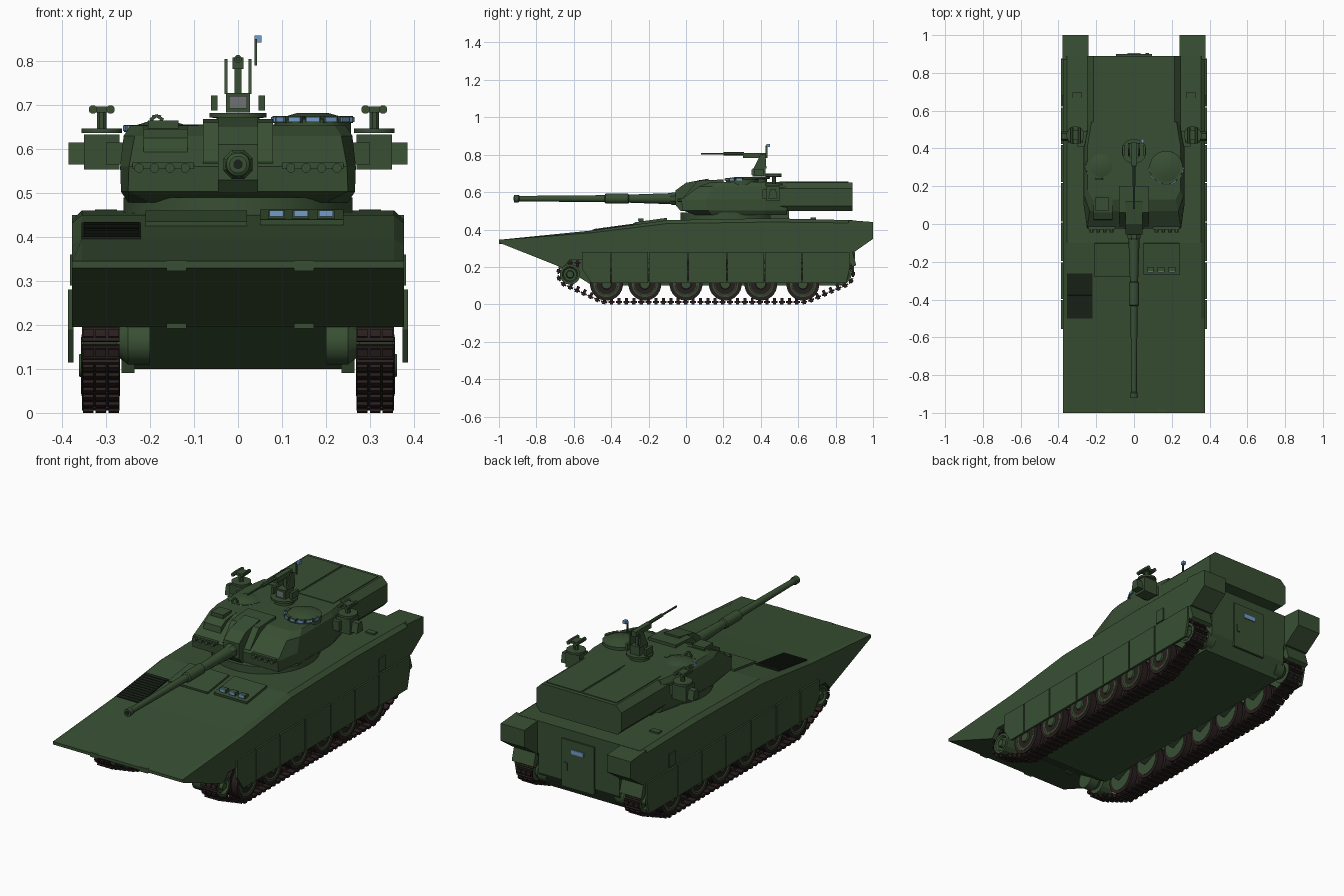
import bpy, bmesh, math
from mathutils import Matrix, Vector, Euler, geometry

if "Cube" in bpy.data.objects:
    bpy.data.objects.remove(bpy.data.objects["Cube"])

def material(name, rgb):
    m = bpy.data.materials.new(name)
    m.diffuse_color = (*rgb, 1)
    m.use_nodes = True
    m.node_tree.nodes["Principled BSDF"].inputs["Base Color"].default_value = m.diffuse_color
    return m

GREEN = material("army green", (0.040, 0.078, 0.033))
DARK = material("grille dark green", (0.010, 0.016, 0.009))
TRACK = material("track brown black", (0.022, 0.013, 0.013))
GLASS = material("periscope blue", (0.17, 0.33, 0.60))
GREY = material("sight grey", (0.16, 0.17, 0.17))

def finish(name, bm, mat, mirror=False, smooth=False):
    bmesh.ops.recalc_face_normals(bm, faces=bm.faces)
    me = bpy.data.meshes.new(name)
    bm.to_mesh(me)
    bm.free()
    me.materials.append(mat)
    ob = bpy.data.objects.new(name, me)
    bpy.context.collection.objects.link(ob)
    if smooth:
        me.polygons.foreach_set("use_smooth", [True] * len(me.polygons))
        me.set_sharp_from_angle(angle=0.6)
    if mirror:
        ob.modifiers.new("mirror", 'MIRROR')
    return ob

def loft(name, rings, mat=GREEN, mirror=False, smooth=False):
    bm = bmesh.new()
    vs = [[bm.verts.new(p) for p in r] for r in rings]
    n = len(rings[0])
    for a, b in zip(vs, vs[1:]):
        for i in range(n):
            j = (i + 1) % n
            bm.faces.new((a[i], a[j], b[j], b[i]))
    bm.faces.new(vs[0])
    bm.faces.new(vs[-1])
    return finish(name, bm, mat, mirror, smooth)

def prism(name, yz, x0, x1, mat=GREEN, mirror=False):
    return loft(name, [[(x, y, z) for y, z in yz] for x in (x0, x1)], mat, mirror)

def add_cube(bm, c, s, rot=(0, 0, 0)):
    m = Matrix.Translation(c) @ Euler(rot).to_matrix().to_4x4() @ Matrix.Diagonal((*s, 1))
    bmesh.ops.create_cube(bm, size=1, matrix=m)

def box(name, c, s, mat=GREEN, rot=(0, 0, 0), mirror=False):
    bm = bmesh.new()
    add_cube(bm, c, s, rot)
    return finish(name, bm, mat, mirror)

def lathe(name, c, axis, prof, mat=GREEN, n=20, mirror=False, smooth=True):
    # prof: (position along axis, radius); c: the other two coordinates
    rings = []
    for t, r in prof:
        ring = []
        for i in range(n):
            a = 2 * math.pi * (i + .5) / n
            p = [c[0] + r * math.cos(a), c[1] + r * math.sin(a)]
            p.insert("xyz".index(axis), t)
            ring.append(p)
        rings.append(ring)
    return loft(name, rings, mat, mirror, smooth)

# ---- hull: side profile lofted across the width, top edges chamfered
top = [(-1, .345), (-.5, .395), (-.1, .45), (.45, .46), (.89, .45)]
low = [(.89, .28), (.86, .238), (-.62, .238), (-.66, .195), (-1, .33)]
drop = [0, .012, .018, .02, .015]
edge = [(y, z - d) for (y, z), d in zip(top, drop)]
loft("upper_hull", [[(x, y, z) for y, z in pts + low] for x, pts in
     ((-.377, edge), (-.355, top), (.355, top), (.377, edge))])
prism("lower_hull", [(-.66, .2), (-.5, .1), (.84, .1), (.89, .18), (.89, .3), (-.6, .3)], -.235, .235)
prism("rear_pod", [(.87, .28), (.9, .28), (1, .35), (1, .44), (.87, .45)], .24, .378, mirror=True)
prism("rear_mudguard", [(.84, .28), (.89, .28), (.91, .21), (.89, .2)], .25, .377, mirror=True)
for k, (y, z) in enumerate(((-.985, .335), (-.668, .204))):
    for x in (-.14, .15):
        box("vane_hinge", (x, y, z), (.045, .028, .024))

# ---- side skirts
cuts = [-.56, -.4, -.2, .01, .22, .42, .62, .88]
for i, (a, b) in enumerate(zip(cuts, cuts[1:])):
    f = .05 if i == 0 else 0
    r = .02 if i == 6 else 0
    prism("skirt_panel", [(a + .003, .28), (b - .003, .28), (b - .003, .2), (b - r - .003, .115),
          (a + f + .003, .115), (a + .003, .19)], .374, .386, mirror=True)
box("side_panel", (.379, .655, .325), (.006, .055, .07), mirror=True)

# ---- deck fittings
tilt = (.137, 0, 0)
box("driver_hatch", (.145, -.185, .44), (.19, .17, .022), rot=tilt)
box("engine_panel", (-.095, -.19, .439), (.23, .18, .018), rot=tilt)
for x in (.088, .143, .2):
    box("driver_periscope", (x, -.24, .447), (.038, .025, .026))
    box("driver_glass", (x, -.254, .453), (.032, .006, .014), GLASS)
box("grille", (-.288, -.38, .413), (.135, .24, .008), DARK, tilt)
bm = bmesh.new()
for i in range(11):
    y = -.48 + i * .02
    add_cube(bm, (-.288, y, .4175 + (y + .38) * .137), (.125, .006, .004), tilt)
finish("grille_slats", bm, DARK)
for x in (-.3, .3):
    box("deck_strip", (x, .68, .457), (.05, .03, .012))

# ---- rear door
box("rear_door", (0, .893, .275), (.19, .012, .25))
box("door_window", (0, .901, .345), (.07, .006, .022), GLASS)
box("door_latch", (.07, .9, .26), (.02, .008, .04))

# ---- running gear
wheels = [-.425, -.22, 0, .21, .4, .625]
for y in wheels:
    for x in (.270, .318):
        lathe("tyre", (y, .108), 'x', [(x, .088), (x + .036, .088)], TRACK, 24, True)
        lathe("road_wheel", (y, .108), 'x', [(x - .002, .07), (x + .038, .07), (x + .039, .06),
              (x + .03, .045), (x + .03, .03), (x + .044, .025), (x + .044, .01)], GREEN, 20, True)
    box("swing_arm", (.25, y + .04, .13), (.03, .12, .035), rot=(.4, 0, 0), mirror=True)
for nm, y in (("drive_sprocket", -.62), ("rear_idler", .83)):
    lathe(nm, (y, .16), 'x', [(.275, .055), (.352, .055), (.352, .042), (.34, .035),
          (.34, .022), (.356, .018)], GREEN, 14, True, False)
    lathe("final_drive", (y, .16), 'x', [(.2, .05), (.25, .05), (.276, .03)], GREEN, 14, True)

# ---- tracks: links spaced along the outline wrapped round the wheels
circ = [(y, .108, .096) for y in wheels] + [(-.62, .16, .062), (.83, .16, .062)]
pts = [Vector((y + r * math.cos(i * math.pi / 24), z + r * math.sin(i * math.pi / 24)))
       for y, z, r in circ for i in range(48)]
loop = [pts[i] for i in geometry.convex_hull_2d(pts)]
total = sum((loop[i] - loop[i - 1]).length for i in range(len(loop)))
count = 84
step, walk, bm = total / count, 0.0, bmesh.new()
for i in range(len(loop)):
    a, b = loop[i - 1], loop[i]
    d = b - a
    L = d.length
    ang = math.atan2(d.y, d.x)
    out = Vector((d.y, -d.x)) / L
    while walk < L:
        p = a + d * (walk / L)
        q = p + out * .008
        add_cube(bm, (.312, p.x, p.y), (.086, step * .84, .009), (ang, 0, 0))
        for x in (.283, .312, .341):
            add_cube(bm, (x, q.x, q.y), (.024, step * .45, .008), (ang, 0, 0))
        g = p - out * .013
        add_cube(bm, (.312, g.x, g.y), (.008, step * .4, .02), (ang, 0, 0))
        walk += step
    walk -= L
finish("track", bm, TRACK, True)

# ---- turret
lathe("turret_ring", (0, .23), 'z', [(.45, .262), (.49, .262)], n=32)
def outline(z, half):
    return [(x, y, z) for x, y in half] + [(-x, y, z) for x, y in reversed(half)]
loft("turret", [
    outline(.478, [(.2, .05), (.25, .14), (.25, .42), (.22, .54)]),
    outline(.503, [(.25, -.02), (.266, .12), (.266, .42), (.24, .54)]),
    outline(.56, [(.248, -.025), (.268, .11), (.268, .42), (.24, .54)]),
    outline(.63, [(.235, .07), (.26, .14), (.26, .42), (.238, .54)]),
    outline(.653, [(.22, .13), (.245, .18), (.245, .42), (.225, .54)])])
sec = [(.225, .5), (.248, .525), (.248, .62), (.215, .652)]
sec = sec + [(-x, z) for x, z in reversed(sec)]
loft("bustle", [[(x, y, z) for x, z in sec] for y in (.47, .89)])
for x in (-.105, .105):
    box("bustle_lid", (x, .685, .652), (.2, .37, .008))
box("bustle_support", (0, .5, .475), (.36, .1, .05))

# ---- mantlet and gun
prism("mantlet_surround", [(-.01, .5), (-.015, .57), (.06, .66), (.2, .668), (.2, .5)], -.08, .08)
prism("mantlet", [(-.03, .5), (-.055, .53), (-.055, .61), (.0, .65), (.12, .672), (.12, .5)], -.045, .045)
lathe("gun_collar", (0, .565), 'y', [(-.085, .03), (-.075, .036), (-.04, .036)], n=8, smooth=False)
lathe("gun_barrel", (0, .565), 'y', [(-.92, .012), (-.92, .02), (-.895, .02), (-.89, .015), (-.435, .019),
      (-.43, .027), (-.31, .027), (-.305, .022), (-.2, .026), (-.05, .031)], n=16)
lathe("muzzle_bore", (0, .565), 'y', [(-.922, .011), (-.915, .011)], DARK, 12)

# ---- turret front details
prism("gunner_sight", [(.02, .59), (.025, .625), (.06, .645), (.15, .655), (.15, .59)], -.215, -.115)
box("gunner_sight_hood", (-.17, .105, .655), (.07, .07, .02))
for s in (-1, 1):
    box("cheek_rail", (s * .17, -.022, .562), (.14, .016, .014))
    for k in range(4):
        lathe("smoke_tube", (s * (.12 + .035 * k), .557), 'y', [(-.045, .011), (-.01, .011)], n=8)

# ---- hatches with periscopes
def hatch(name, x, y, z, r):
    lathe(name, (x, y), 'z', [(z - .03, r), (z + .012, r), (z + .016, r * .8), (z + .026, r * .4)], n=20)
    for k in range(7):
        a = math.radians(-170 + k * 26.7)
        p = (x + r * .93 * math.cos(a), y + r * .93 * math.sin(a))
        box(name + "_periscope", (*p, z + .011), (.016, .034, .016), rot=(0, 0, a))
        q = (x + r * 1.04 * math.cos(a), y + r * 1.04 * math.sin(a))
        box(name + "_glass", (*q, z + .011), (.004, .03, .012), GLASS, (0, 0, a))
hatch("commander_cupola", .17, .3, .656, .088)
hatch("gunner_hatch", -.175, .31, .636, .08)
bm = bmesh.new()
for k in range(8):
    a = math.pi * (k + .5) / 8
    add_cube(bm, (-.185 + .016 * math.cos(a), .24, .645 + .03 * math.sin(a)), (.007, .007, .014), (0, -a, 0))
finish("lifting_loop", bm, GREEN)

# ---- roof sight and machine gun
lathe("sight_base", (0, .385), 'z', [(.645, .05), (.67, .05), (.672, .066), (.682, .066)], n=16)
box("sight_head", (0, .39, .705), (.054, .07, .045))
box("sight_window", (0, .353, .706), (.04, .004, .028), GREY)
box("sight_guard", (.054, .39, .705), (.014, .055, .034), mirror=True)
prism("gun_cradle_arm", [(.36, .725), (.43, .725), (.425, .8), (.4, .805)], .024, .031, mirror=True)
box("machine_gun_body", (0, .37, .795), (.026, .13, .026))
lathe("machine_gun_barrel", (0, .805), 'y', [(.08, .005), (.2, .005), (.2, .009), (.31, .009)], n=8)
box("machine_gun_post", (0, .4, .75), (.016, .02, .07))
box("gun_sight_plate", (.045, .44, .85), (.016, .02, .016), GLASS)
box("gun_sight_stalk", (.04, .43, .82), (.006, .01, .06))

# ---- side weapon stations
box("side_mount", (.31, .465, .593), (.08, .07, .08), mirror=True)
box("side_mount_arm", (.27, .45, .59), (.06, .08, .05), mirror=True)
prism("side_mount_wing", [(.44, .565), (.49, .565), (.48, .615), (.45, .615)], .345, .385, mirror=True)
lathe("side_mount_plate", (.31, .47), 'z', [(.636, .048), (.647, .048)], n=12, mirror=True)
lathe("side_post", (.31, .47), 'z', [(.64, .012), (.69, .012)], n=8, mirror=True)
box("side_launcher", (.31, .47, .69), (.056, .05, .014), mirror=True)
for x in (.29, .33):
    lathe("side_launcher_tube", (x, .69), 'y', [(.425, .01), (.51, .01)], n=8, mirror=True)
